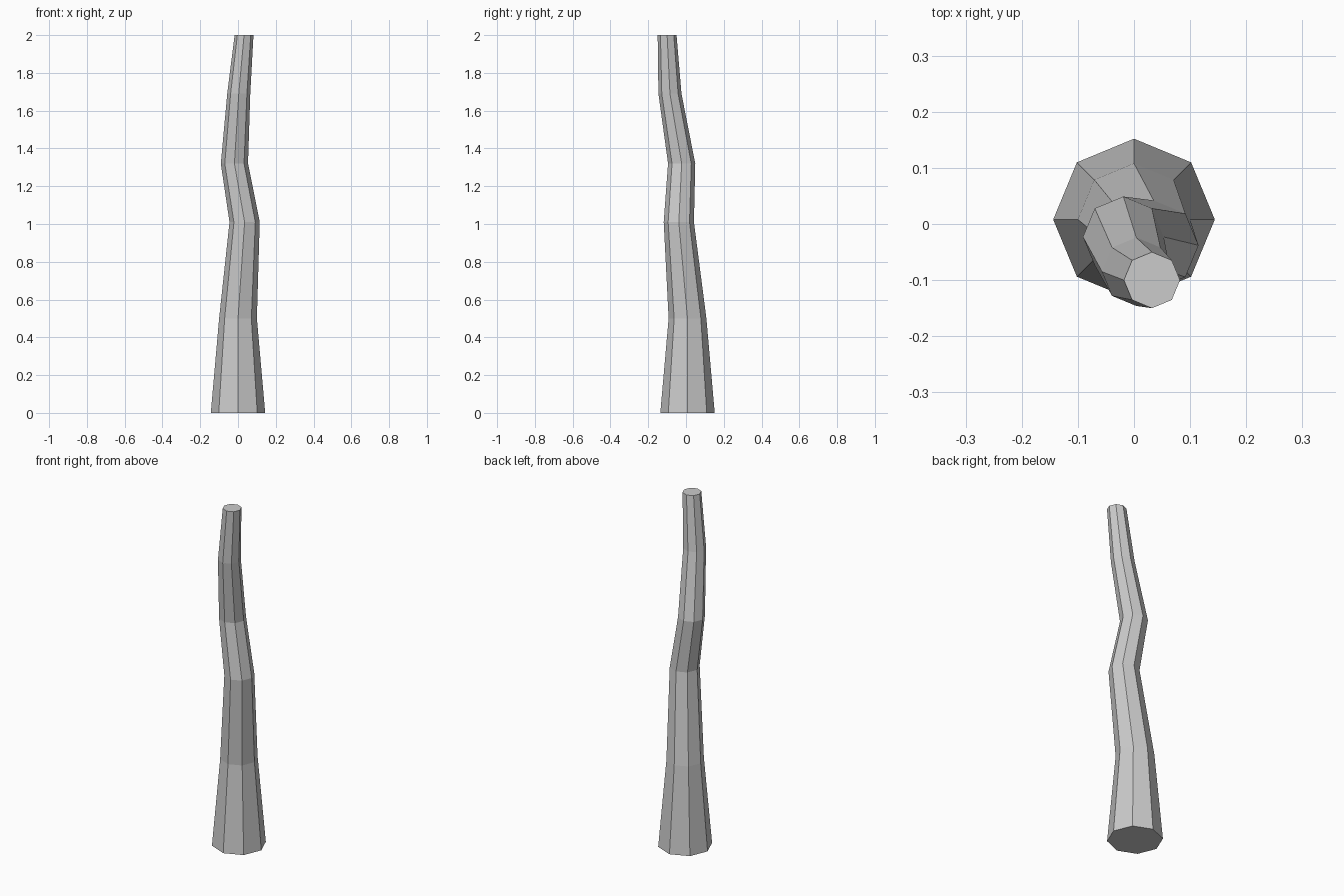
import bpy, bmesh
from math import cos, sin, tau

if "Cube" in bpy.data.objects:
    bpy.data.objects.remove(bpy.data.objects["Cube"])

# Trunk cross-sections: centre x, centre y, height, radius
RINGS = [
    (0.000, 0.008, 0.00, 0.144),
    (0.000, 0.008, 0.50, 0.100),
    (0.035, -0.038, 1.01, 0.080),
    (-0.019, -0.023, 1.32, 0.072),
    (0.004, -0.085, 1.69, 0.061),
    (0.032, -0.100, 2.00, 0.050),
]
SIDES = 8

bm = bmesh.new()
loops = [[bm.verts.new((cx + r * cos(tau * i / SIDES), cy + r * sin(tau * i / SIDES), z))
          for i in range(SIDES)] for cx, cy, z, r in RINGS]

# Bark sides
for low, high in zip(loops, loops[1:]):
    for i in range(SIDES):
        j = (i + 1) % SIDES
        bm.faces.new((low[i], low[j], high[j], high[i]))

# Flat cut ends
bm.faces.new(loops[0][::-1])
bm.faces.new(loops[-1])

mesh = bpy.data.meshes.new("crooked_trunk")
bm.to_mesh(mesh)
bm.free()
trunk = bpy.data.objects.new("crooked_trunk", mesh)
bpy.context.collection.objects.link(trunk)
